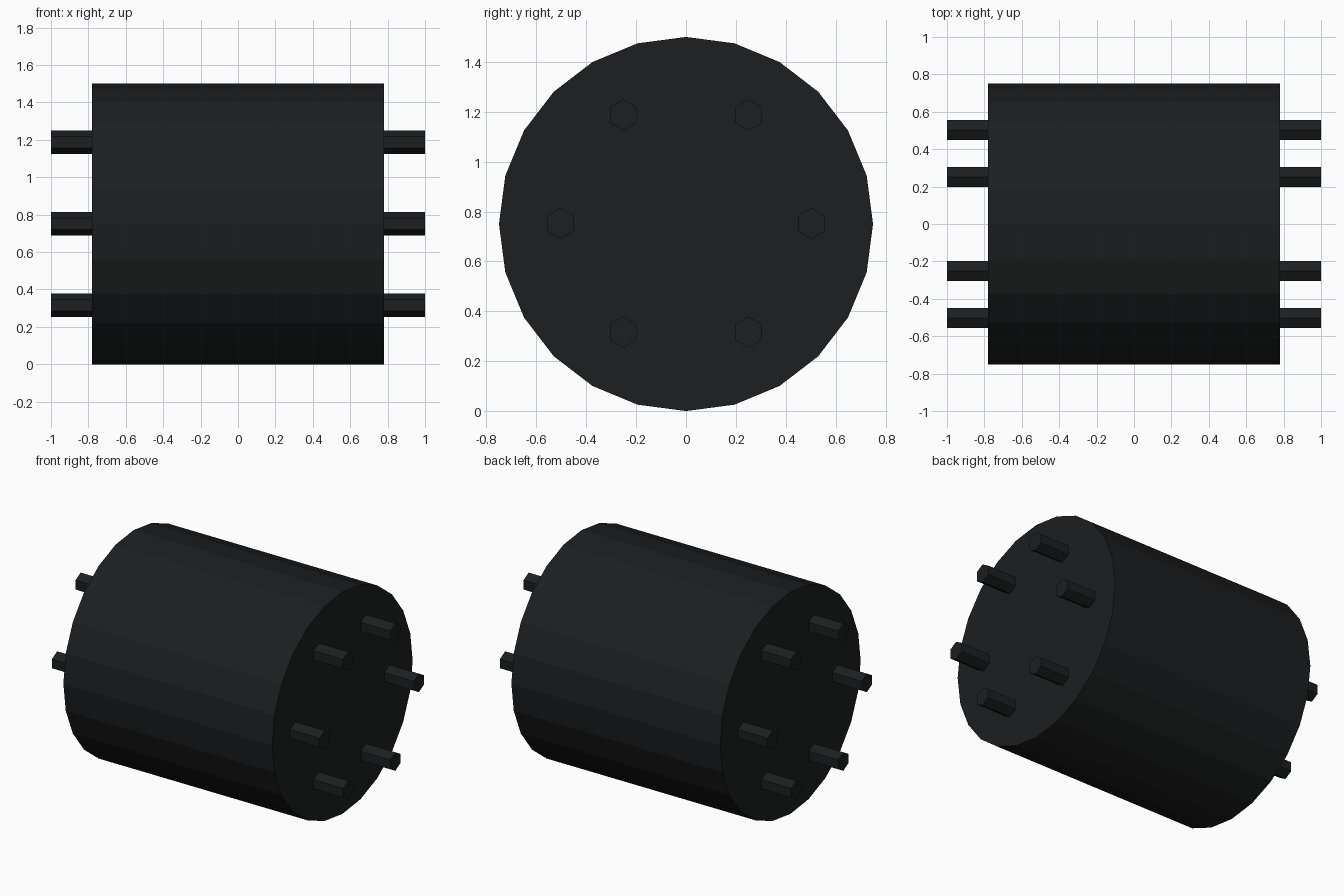
import bpy, bmesh, math
from mathutils import Matrix

if "Cube" in bpy.data.objects:
    bpy.data.objects.remove(bpy.data.objects["Cube"])

mat = bpy.data.materials.new("black")
mat.diffuse_color = (0.012, 0.013, 0.014, 1)
mat.use_nodes = True
mat.node_tree.nodes["Principled BSDF"].inputs["Base Color"].default_value = mat.diffuse_color

# local z -> world x, local y -> world z (a polygon corner points up)
AXIS_X = Matrix(((0, 0, 1, 0), (1, 0, 0, 0), (0, 1, 0, 0), (0, 0, 0, 1)))


def prism(name, sides, radius, x0, x1, y, z):
    """Capped flat-sided prism running along x."""
    bm = bmesh.new()
    place = Matrix.Translation(((x0 + x1) / 2, y, z)) @ AXIS_X
    bmesh.ops.create_cone(bm, cap_ends=True, segments=sides, radius1=radius,
                          radius2=radius, depth=x1 - x0, matrix=place)
    mesh = bpy.data.meshes.new(name)
    bm.to_mesh(mesh)
    bm.free()
    mesh.materials.append(mat)
    obj = bpy.data.objects.new(name, mesh)
    bpy.context.collection.objects.link(obj)
    return obj


# Main drum
prism("drum", 24, 0.75, -0.78, 0.78, 0, 0.75)

# Ring of six hexagonal studs on each end
for i in range(6):
    a = math.radians(60 * i)
    y, z = 0.503 * math.cos(a), 0.752 + 0.503 * math.sin(a)
    prism(f"right_stud_{i + 1}", 6, 0.0625, 0.77, 1.0, y, z)
    prism(f"left_stud_{i + 1}", 6, 0.0625, -1.0, -0.77, y, z)
